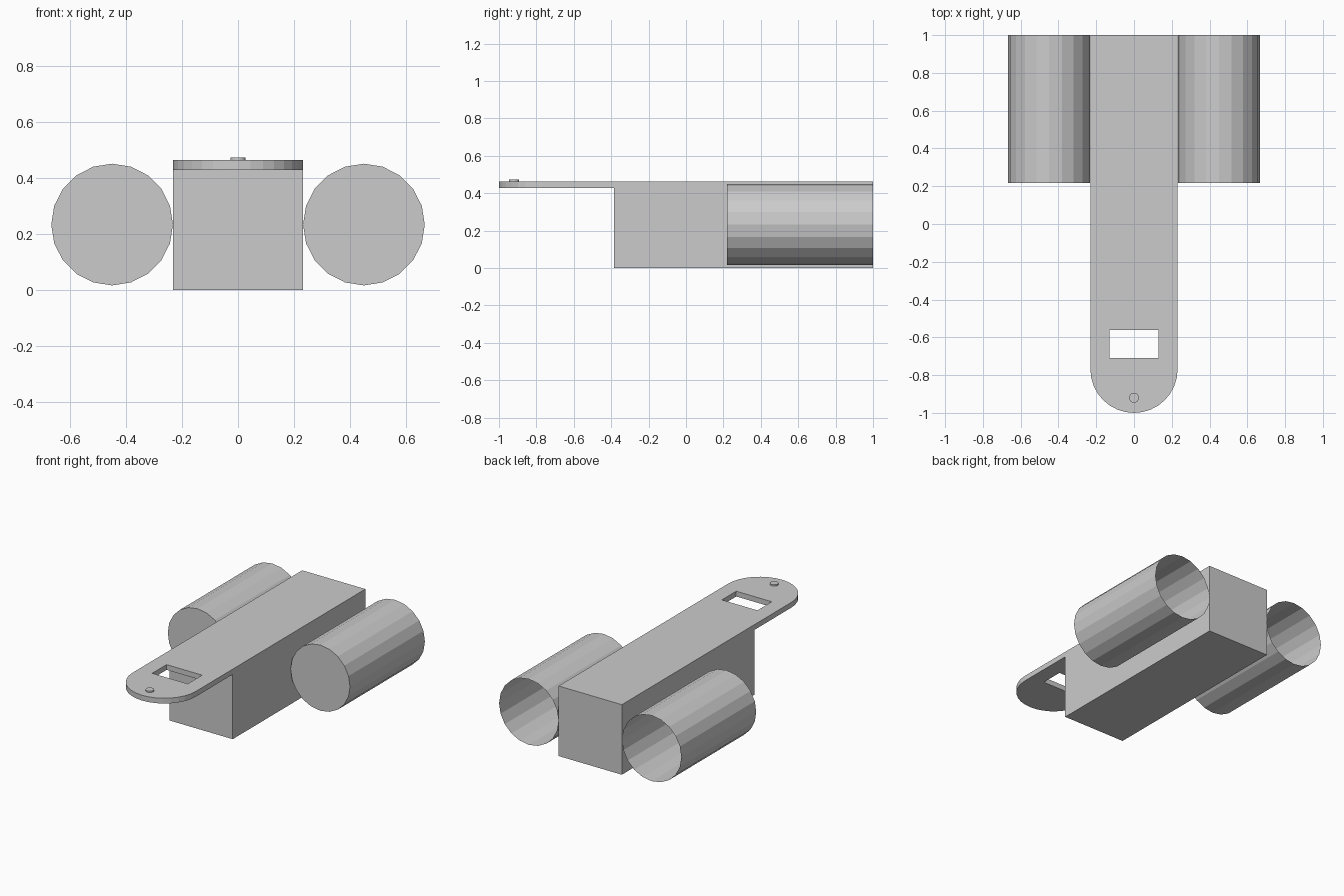
import bpy, bmesh, math
from mathutils import Matrix, Vector

if "Cube" in bpy.data.objects:
    bpy.data.objects.remove(bpy.data.objects["Cube"])

grey = bpy.data.materials.new("plain grey")
grey.diffuse_color = (0.6, 0.6, 0.6, 1)
grey.use_nodes = True
grey.node_tree.nodes["Principled BSDF"].inputs["Base Color"].default_value = grey.diffuse_color


def finish(name, bm):
    bmesh.ops.recalc_face_normals(bm, faces=bm.faces[:])
    me = bpy.data.meshes.new(name)
    bm.to_mesh(me)
    bm.free()
    me.materials.append(grey)
    ob = bpy.data.objects.new(name, me)
    bpy.context.collection.objects.link(ob)
    return ob


def prism(name, points, direction):
    """Extrude a flat outline along a direction."""
    bm = bmesh.new()
    face = bm.faces.new([bm.verts.new(p) for p in points])
    ext = bmesh.ops.extrude_face_region(bm, geom=[face])
    moved = [g for g in ext["geom"] if isinstance(g, bmesh.types.BMVert)]
    bmesh.ops.translate(bm, verts=moved, vec=Vector(direction))
    if not face.is_valid or len(bm.faces) < len(points) + 2:
        bm.faces.new(bm.verts[:len(points)])
    return finish(name, bm)


def cut(target, cutter, operation):
    cutter.hide_render = True
    cutter.hide_viewport = True
    mod = target.modifiers.new(operation.lower(), "BOOLEAN")
    mod.operation = operation
    mod.solver = "EXACT"
    mod.object = cutter


# Body: side profile of deep block and thin front tongue
W, TOP, UNDER = 0.231, 0.463, 0.428
profile = [(-1.1, TOP), (1.1, TOP), (1.1, 0), (-0.385, 0), (-0.385, UNDER), (-1.1, UNDER)]
body = prism("body", [(-0.3, y, z) for y, z in profile], (0.6, 0, 0))

# Plan outline with rounded front end trims the body
arc = [math.pi + math.pi * i / 16 for i in range(17)]
plan = [(W * math.cos(a), -1 + W + W * math.sin(a), -0.1) for a in arc]
plan += [(W, 1, -0.1), (-W, 1, -0.1)]
cut(body, prism("plan_trim", plan, (0, 0, 0.8)), "INTERSECT")

# Rectangular window through the tongue
window = [(-0.13, -0.71, 0.3), (0.13, -0.71, 0.3), (0.13, -0.56, 0.3), (-0.13, -0.56, 0.3)]
cut(body, prism("window_cutter", window, (0, 0, 0.3)), "DIFFERENCE")

# Small round stud near the tip
bm = bmesh.new()
bmesh.ops.create_cone(bm, cap_ends=True, segments=20, radius1=0.026, radius2=0.026,
                      depth=0.02, matrix=Matrix.Translation((0, -0.92, 0.462)))
finish("stud", bm)

# Side tubes: capped at the front, open at the back
for side, label in ((-1, "left"), (1, "right")):
    bm = bmesh.new()
    place = Matrix.Translation((side * 0.449, 0.609, 0.233)) @ Matrix.Rotation(math.pi / 2, 4, "X")
    bmesh.ops.create_cone(bm, cap_ends=True, segments=20, radius1=0.217, radius2=0.217,
                          depth=0.782, matrix=place)
    back = [f for f in bm.faces if f.calc_center_median().y > 0.99]
    bmesh.ops.delete(bm, geom=back, context="FACES_ONLY")
    finish(label + "_tube", bm)
